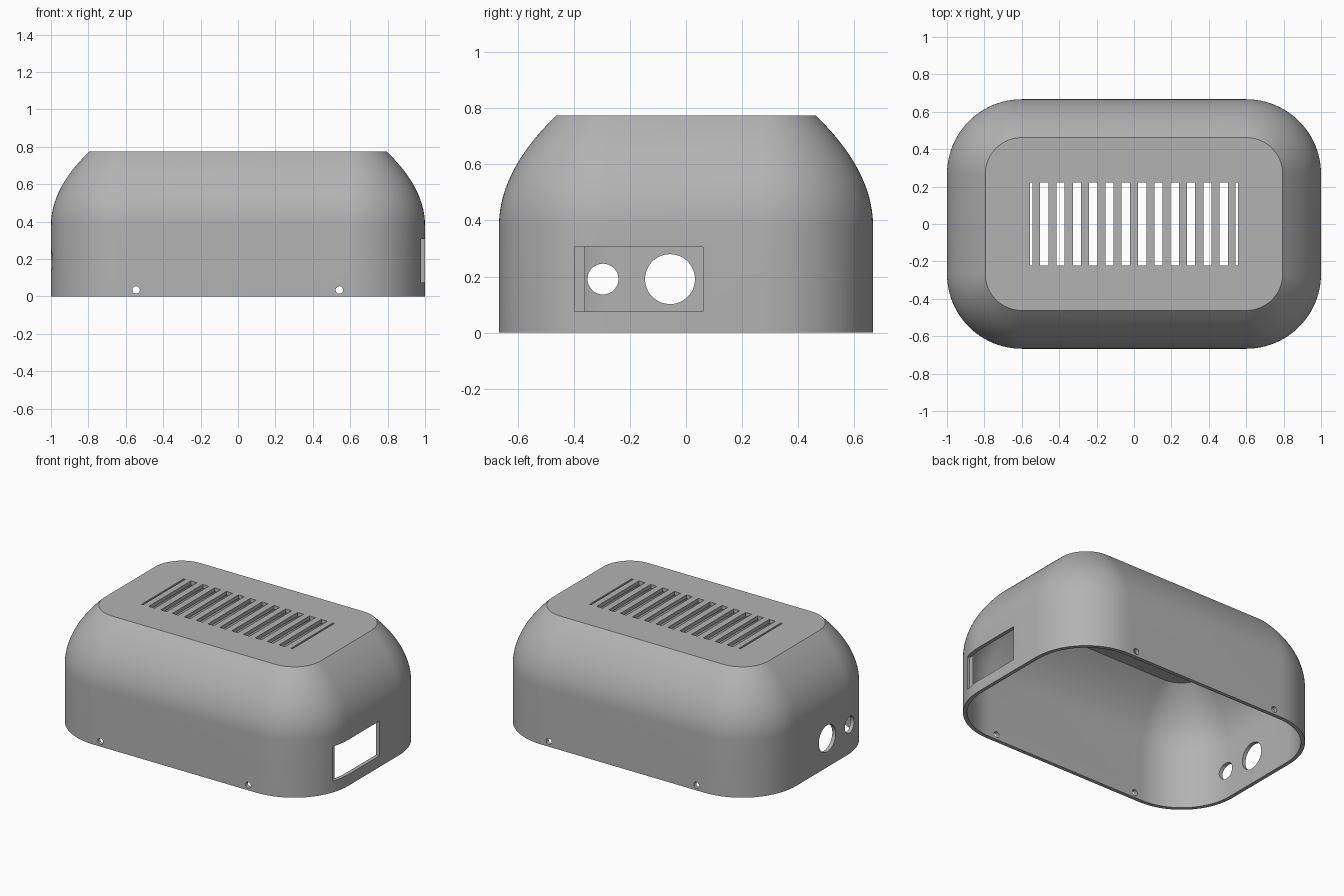
import bpy, bmesh, math
from mathutils import Matrix, Vector

cube = bpy.data.objects.get("Cube")
if cube:
    bpy.data.objects.remove(cube, do_unlink=True)

HALF_X, HALF_Y, HEIGHT = 1.0, 0.667, 0.775
CORNER, WALL = 0.4, 0.025
SHOULDER, INSET = 0.38, 0.205
CORNER_STEPS, DOME_STEPS = 24, 20

grey = bpy.data.materials.new("warm_grey_plastic")
grey.use_nodes = True
grey.diffuse_color = (0.45, 0.45, 0.45, 1)
grey.node_tree.nodes["Principled BSDF"].inputs["Base Color"].default_value = (0.45, 0.45, 0.45, 1)


def make_object(name, bm):
    bmesh.ops.recalc_face_normals(bm, faces=bm.faces)
    mesh = bpy.data.meshes.new(name)
    bm.to_mesh(mesh)
    bm.free()
    mesh.materials.append(grey)
    obj = bpy.data.objects.new(name, mesh)
    bpy.context.collection.objects.link(obj)
    return obj


def ring(bm, inset, z):
    """Rounded rectangle of vertices, drawn in from the outer wall."""
    radius = CORNER - inset
    cx, cy = HALF_X - CORNER, HALF_Y - CORNER
    verts = []
    for quarter, (sx, sy) in enumerate([(1, 1), (-1, 1), (-1, -1), (1, -1)]):
        for i in range(CORNER_STEPS + 1):
            a = math.pi / 2 * (quarter + i / CORNER_STEPS)
            verts.append(bm.verts.new((sx * cx + radius * math.cos(a),
                                       sy * cy + radius * math.sin(a), z)))
    return verts


def dome_profile(thickness):
    """Inset and height pairs from the bottom rim to the flat top."""
    points = [(thickness, 0.0)]
    top = HEIGHT - thickness
    for i in range(DOME_STEPS + 1):
        t = i / DOME_STEPS
        points.append((thickness + INSET * t * t, SHOULDER + (top - SHOULDER) * t))
    return points


def bridge(bm, a, b):
    for i in range(len(a)):
        j = (i + 1) % len(a)
        bm.faces.new((a[i], a[j], b[j], b[i]))


# Hollow shell, open at the bottom
bm = bmesh.new()
skins = [[ring(bm, d, z) for d, z in dome_profile(t)] for t in (0.0, WALL)]
for rings in skins:
    for low, high in zip(rings, rings[1:]):
        bridge(bm, low, high)
    bm.faces.new(rings[-1])
bridge(bm, skins[0][0], skins[1][0])
shell = make_object("enclosure_shell", bm)

# Cutters for every opening
cut = bmesh.new()


def cut_box(low, high):
    low, high = Vector(low), Vector(high)
    matrix = Matrix.Translation((low + high) / 2) @ Matrix.Diagonal((*(high - low), 1))
    bmesh.ops.create_cube(cut, size=1, matrix=matrix)


def cut_round(center, radius, depth, axis, segments):
    turn = Matrix.Rotation(math.pi / 2, 4, axis)
    bmesh.ops.create_cone(cut, cap_ends=True, segments=segments, radius1=radius,
                          radius2=radius, depth=depth,
                          matrix=Matrix.Translation(center) @ turn)


# Vent slots in the top, with a thin one at each end
slots = [((i - 5.5) * 0.0872, 0.022) for i in range(12)] + [(-0.549, 0.006), (0.549, 0.006)]
for x, half in slots:
    cut_box((x - half, -0.222, 0.7), (x + half, 0.222, 0.85))

# Socket window on the left, two cable holes on the right
cut_box((0.963, -0.397, 0.075), (1.1, 0.06, 0.306))
cut_round((-1, -0.296, 0.191), 0.055, 0.2, 'Y', 48)
cut_round((-1, -0.057, 0.191), 0.089, 0.2, 'Y', 48)

# Screw holes along the front and back rims
for x in (-0.545, 0.542):
    for y in (-HALF_Y, HALF_Y):
        cut_round((x, y, 0.035), 0.02, 0.2, 'X', 24)

cutter = make_object("opening_cutter", cut)
cutter.hide_render = True
mod = shell.modifiers.new("openings", 'BOOLEAN')
mod.operation, mod.solver, mod.object = 'DIFFERENCE', 'EXACT', cutter

bpy.ops.object.select_all(action='DESELECT')
bpy.context.view_layer.objects.active = shell
shell.select_set(True)
bpy.ops.object.modifier_apply(modifier=mod.name)
bpy.data.objects.remove(cutter, do_unlink=True)
bpy.ops.object.shade_smooth_by_angle(angle=math.radians(30))
